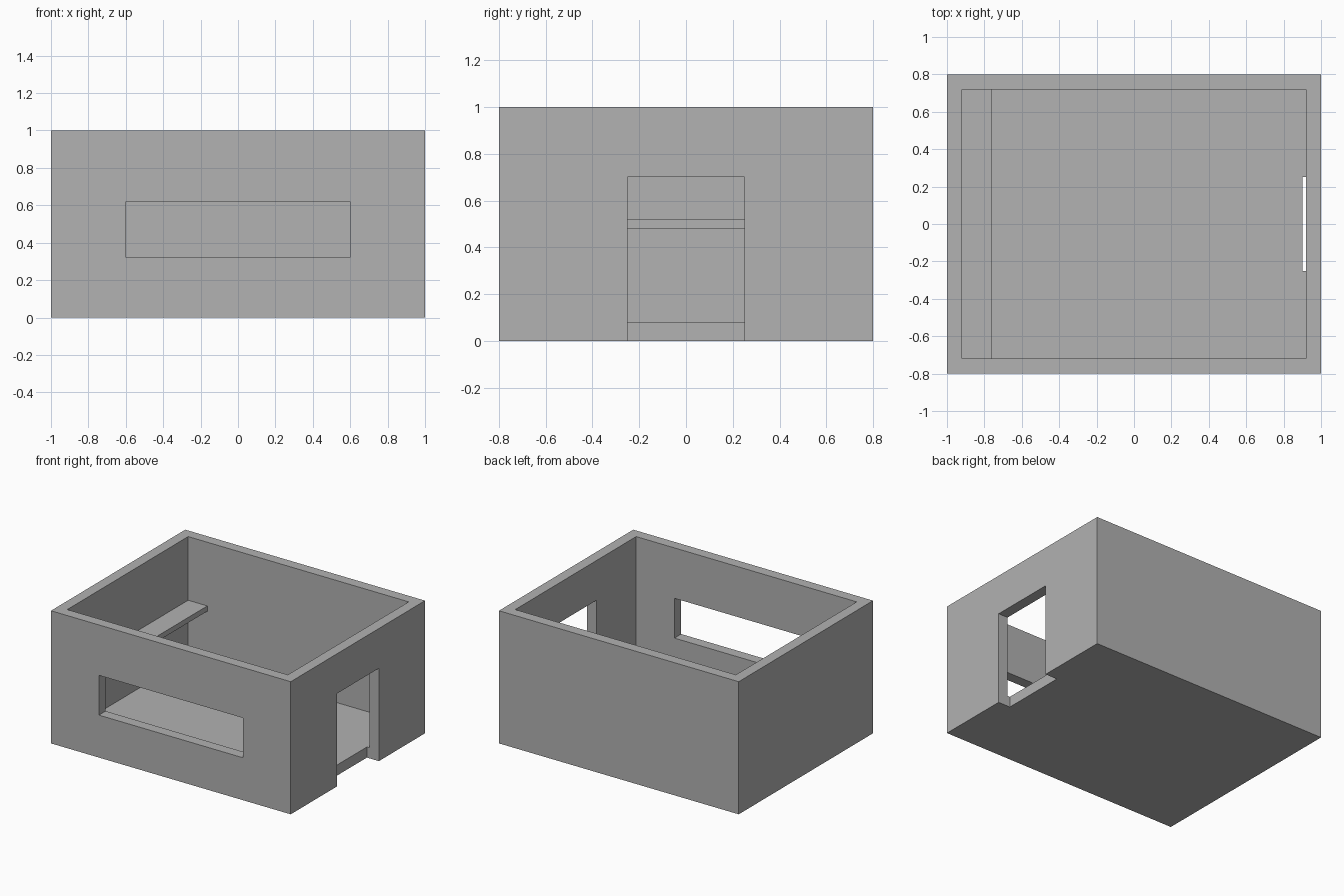
import bpy

# Remove the default cube
cube = bpy.data.objects.get("Cube")
if cube:
    bpy.data.objects.remove(cube, do_unlink=True)

LENGTH, WIDTH, HEIGHT, WALL = 2.0, 1.6, 1.0, 0.08
IN_X, IN_Y = LENGTH / 2 - WALL, WIDTH / 2 - WALL

# Single plaster colour
plaster = bpy.data.materials.new("plaster_grey")
plaster.use_nodes = True
colour = (0.445, 0.445, 0.445, 1)
plaster.diffuse_color = colour
plaster.node_tree.nodes["Principled BSDF"].inputs["Base Color"].default_value = colour


def box(name, low, high):
    """Axis-aligned box between two corners."""
    bpy.ops.mesh.primitive_cube_add(size=1)
    ob = bpy.context.object
    ob.name = ob.data.name = name
    for v in ob.data.vertices:
        v.co = [h if c > 0 else l for c, l, h in zip(v.co, low, high)]
    ob.data.materials.append(plaster)
    return ob


def cut(target, cutter):
    """Subtract a box from the target and discard the cutter."""
    cutter.hide_render = True
    mod = target.modifiers.new(cutter.name, "BOOLEAN")
    mod.operation = "DIFFERENCE"
    mod.solver = "EXACT"
    mod.object = cutter
    bpy.context.view_layer.objects.active = target
    bpy.ops.object.modifier_apply(modifier=mod.name)
    bpy.data.objects.remove(cutter, do_unlink=True)


# Open-topped room: walls and floor slab
room = box("room_shell", (-LENGTH / 2, -WIDTH / 2, 0), (LENGTH / 2, WIDTH / 2, HEIGHT))
cut(room, box("interior_cutter", (-IN_X, -IN_Y, WALL), (IN_X, IN_Y, HEIGHT + 0.2)))

# Wide window in the front wall
cut(room, box("window_cutter", (-0.6, -1, 0.32), (0.6, -0.7, 0.62)))

# Doorway on the left side, notched down through the floor edge
cut(room, box("door_cutter", (0.9, -0.25, -0.1), (1.1, 0.25, 0.7)))

# Full-width shelf along the opposite wall
box("wall_shelf", (-IN_X, -IN_Y, 0.48), (-IN_X + 0.16, IN_Y, 0.52))
